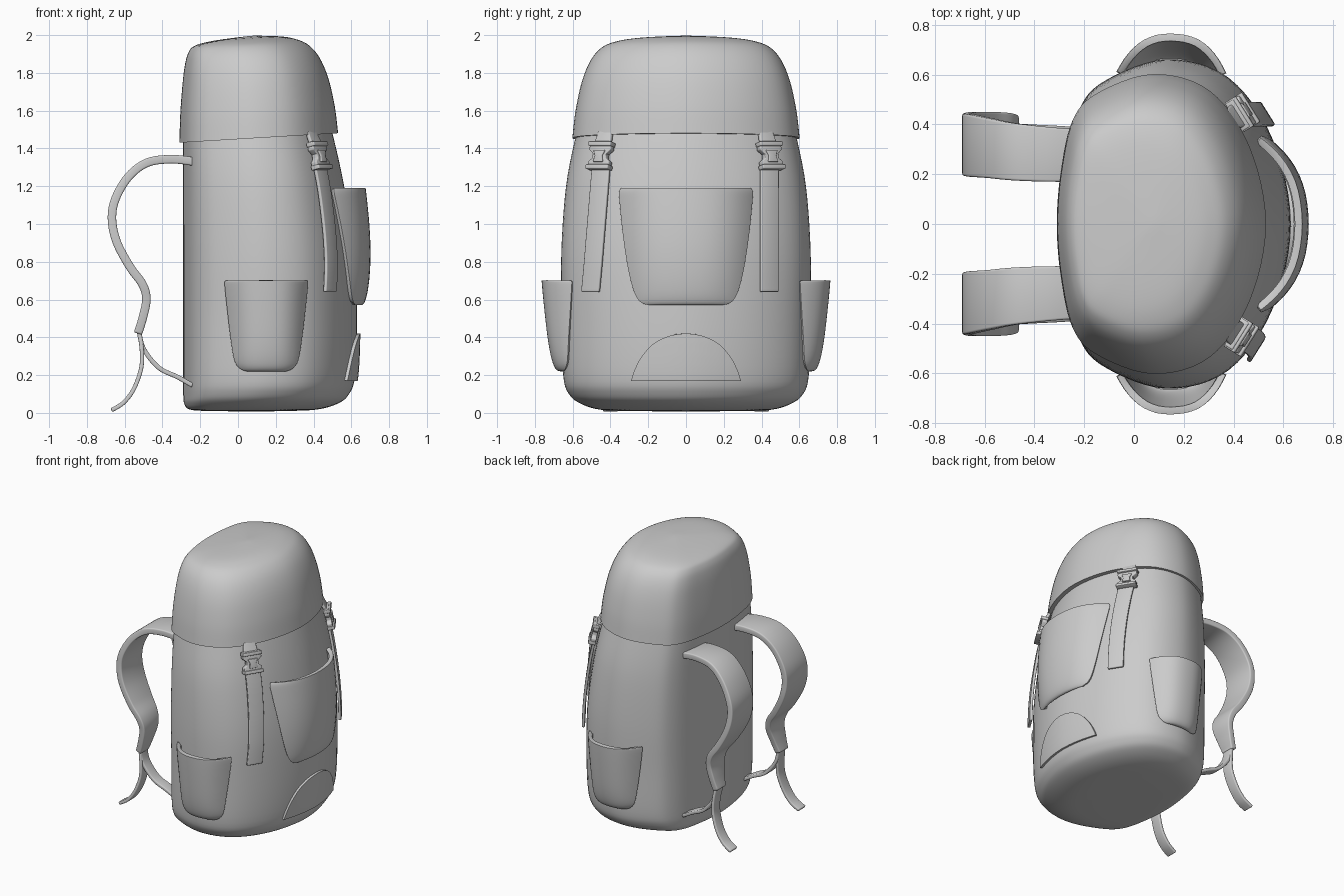
import bpy, bmesh, math
from mathutils import Vector
from mathutils.bvhtree import BVHTree

if "Cube" in bpy.data.objects:
    bpy.data.objects.remove(bpy.data.objects["Cube"])


def curve(rows, n, closed=False):
    """Catmull-Rom samples through rows of numbers, n steps per span."""
    rows = [Vector(r) for r in rows]
    k, out = len(rows), []
    for i in range(k if closed else k - 1):
        if closed:
            a, b, c, d = (rows[(i + j) % k] for j in (-1, 0, 1, 2))
        else:
            a, b, c, d = (rows[min(max(i + j, 0), k - 1)] for j in (-1, 0, 1, 2))
        for j in range(n):
            t = j / n
            out.append(0.5 * (2 * b + (c - a) * t + (2 * a - 5 * b + 4 * c - d) * t ** 2
                              + (3 * b - a - 3 * c + d) * t ** 3))
    return out if closed else out + [rows[-1]]


def finish(name, bm, solid=0, bevel=0, facing=None):
    if facing is None:
        bmesh.ops.recalc_face_normals(bm, faces=bm.faces)
    else:
        bm.normal_update()
        if sum((f.normal.dot(facing) for f in bm.faces)) < 0:
            bmesh.ops.reverse_faces(bm, faces=bm.faces)
    me = bpy.data.meshes.new(name)
    bm.to_mesh(me)
    bm.free()
    ob = bpy.data.objects.new(name, me)
    bpy.context.collection.objects.link(ob)
    bpy.ops.object.select_all(action='DESELECT')
    ob.select_set(True)
    bpy.context.view_layer.objects.active = ob
    if solid:
        m = ob.modifiers.new("thickness", 'SOLIDIFY')
        m.thickness, m.offset = solid, -1
        bpy.ops.object.modifier_apply(modifier=m.name)
    if bevel:
        m = ob.modifiers.new("round", 'BEVEL')
        m.width, m.segments, m.limit_method = bevel, 3, 'ANGLE'
        m.angle_limit = math.radians(50)
        bpy.ops.object.modifier_apply(modifier=m.name)
    bpy.ops.object.shade_smooth_by_angle(angle=math.radians(40))
    return ob


def skin(bm, rings, wrap=True, caps=True):
    """Bridge equal-length rows of points with quads."""
    vs = [[bm.verts.new(p) for p in r] for r in rings]
    n = len(vs[0])
    for a, b in zip(vs, vs[1:]):
        for i in range(n if wrap else n - 1):
            bm.faces.new((a[i], a[(i + 1) % n], b[(i + 1) % n], b[i]))
    if caps:
        bm.faces.new(vs[0][::-1])
        bm.faces.new(vs[-1])


# Shared plan outline: flat back, round front (u = back to front, v = half width)
half = [(0, 0), (.02, .36), (.075, .69), (.19, .87), (.46, 1), (.73, .89), (.92, .52), (1, 0)]
outline = curve(half + [(u, -v) for u, v in half[-2:0:-1]], 6, True)


def loft(name, rows, shear=0):
    bm = bmesh.new()
    rings = []
    for z, xb, xf, w in curve(rows, 5):
        ring = []
        for u, v in outline:
            x = xb + (xf - xb) * u
            ring.append((x, v * w, z + shear * (x - .1)))
        rings.append(ring)
    skin(bm, rings)
    return finish(name, bm)


# Main bag, rows of (z, back x, front x, half width)
body = loft("bag_body", [
    (.008, .09, .11, .01), (.01, -.15, .26, .3), (.018, -.255, .42, .46), (.05, -.285, .53, .56),
    (.1, -.29, .588, .62), (.2, -.29, .62, .65), (.5, -.29, .63, .657), (.85, -.29, .615, .66),
    (1.2, -.29, .562, .635), (1.46, -.29, .505, .585), (1.5, -.28, .49, .57)])

# Lid, tilted slightly up towards the front
loft("lid", [
    (1.455, -.31, .53, .602), (1.6, -.306, .512, .585), (1.75, -.295, .478, .553),
    (1.86, -.282, .432, .51), (1.93, -.262, .375, .455), (1.965, -.225, .31, .385),
    (1.985, -.12, .23, .26), (1.998, .06, .09, .02)], shear=.06)

tree = BVHTree.FromPolygons([v.co for v in body.data.vertices],
                            [p.vertices for p in body.data.polygons])


def on_body(d, lat, c, z):
    """Point and normal on the bag, looking in along -d at lateral place c."""
    p, n, _, _ = tree.ray_cast(d * 3 + lat * c + Vector((0, 0, z)), -d)
    return p, n


def panel(name, d, lat, centre, rows, edge, bulge, power, solid):
    """Patch or pocket hugging the bag; rows of (z, half width)."""
    bm = bmesh.new()
    z0, z1 = rows[0][0], rows[-1][0]
    grid = []
    for z, hw in curve(rows, 4):
        t = max(0, (z - z0) / (z1 - z0))
        line = []
        for i in range(25):
            s = math.sin((i / 12 - 1) * math.pi / 2)
            p, n = on_body(d, lat, centre + s * hw, z)
            line.append(p + d * (edge + bulge * t ** power * (1 - abs(s) ** 3.5)))
        grid.append(line)
    skin(bm, grid, wrap=False, caps=False)
    return finish(name, bm, solid, solid * .4, d)


X, Y = Vector((1, 0, 0)), Vector((0, 1, 0))

# Front pocket and half-moon patch
panel("front_pocket", X, Y, 0, [(.57, .2), (.59, .245), (.65, .278), (.77, .308), (.95, .335),
                                (1.12, .352), (1.17, .354), (1.19, .345)], .02, .092, .4, .03)
panel("lower_patch", X, Y, 0, [(.17, .29), (.22, .275), (.29, .24), (.36, .18), (.4, .11),
                               (.415, .055), (.42, .01)], .018, 0, 1, .03)

# Side pockets
for sgn, tag in ((1, "left"), (-1, "right")):
    panel("side_pocket_" + tag, Y * sgn, X, .15,
          [(.22, .105), (.235, .14), (.28, .17), (.4, .19), (.55, .208), (.68, .221), (.7, .217)],
          .012, .092, .35, .03)


def ribbon(name, pts, thick, side=Y, n=6):
    """Flat strap through rows of (x, y, z, width)."""
    bm = bmesh.new()
    rows = curve(pts, n)
    rings = []
    for i, r in enumerate(rows):
        a, b = rows[max(i - 1, 0)], rows[min(i + 1, len(rows) - 1)]
        nrm = (b.to_3d() - a.to_3d()).cross(side).normalized() * thick / 2
        p, s = r.to_3d(), side * r[3] / 2
        rings.append([p + s + nrm, p - s + nrm, p - s - nrm, p + s - nrm])
    skin(bm, rings)
    return finish(name, bm, bevel=thick * .3)


# Shoulder straps with lower webbing and loose tails
for s, tag in ((1, "left"), (-1, "right")):
    def path(rows):
        return [(x, y * s, z, w) for x, y, z, w in rows]
    ribbon("shoulder_strap_" + tag, path([
        (-.23, .275, 1.33, .21), (-.35, .28, 1.343, .22), (-.48, .29, 1.325, .23),
        (-.58, .305, 1.25, .24), (-.65, .315, 1.13, .25), (-.667, .32, 1.02, .25),
        (-.64, .325, .9, .25), (-.57, .335, .77, .23), (-.505, .345, .68, .2),
        (-.485, .35, .6, .17), (-.505, .36, .5, .13), (-.53, .365, .42, .1)]), .045)
    ribbon("lower_webbing_" + tag, path([
        (-.525, .365, .44, .08), (-.5, .365, .34, .08), (-.42, .36, .24, .08),
        (-.32, .355, .19, .08), (-.24, .35, .145, .08)]), .024)
    ribbon("strap_tail_" + tag, path([
        (-.525, .365, .44, .08), (-.51, .375, .34, .08), (-.512, .38, .24, .08),
        (-.55, .39, .13, .08), (-.605, .395, .055, .08), (-.67, .4, .014, .08)]), .022)


def plate(name, p, side, up, nrm, halves, d0, d1):
    """Buckle piece: mirrored outline of (half width, height), extruded along nrm."""
    pts = halves + [(-a, b) for a, b in halves[::-1]]
    bm = bmesh.new()
    skin(bm, [[p + side * a + up * b + nrm * d for a, b in pts] for d in (d0, d1)])
    return finish(name, bm, bevel=.005)


# Lid straps and buckles
for tag, y0, y1 in (("left", .43, .43), ("right", -.435, -.492)):
    p, nrm = on_body(X, Y, y0, 1.35)
    side = nrm.cross(Vector((0, 0, 1))).normalized()
    up = side.cross(nrm).normalized()
    rows = []
    for i in range(6):
        t = i / 5
        q, m = on_body(X, Y, y0 + (y1 - y0) * t, 1.33 - .69 * t)
        q = q + m * .022
        rows.append((*q, .11))
    ribbon("lid_strap_" + tag, rows, .02, side)
    a, b = p + nrm * .012 + up * .14, p + nrm * .028 + up * .06
    ribbon("lid_tab_" + tag, [(*a, .085), (*b, .105)], .022, side)
    plate("buckle_frame_" + tag, p, side, up, nrm,
          [(.062, -.07), (.066, -.03), (.042, -.012), (.042, .012), (.068, .035), (.064, .08)],
          .012, .05)
    plate("buckle_prong_" + tag, p, side, up, nrm,
          [(.03, -.035), (.022, 0), (.036, .03)], .045, .06)
    for k, h in (("upper", .065), ("lower", -.06)):
        plate("buckle_bar_%s_%s" % (k, tag), p, side, up, nrm,
              [(.07, h - .012), (.07, h + .012)], .01, .062)
